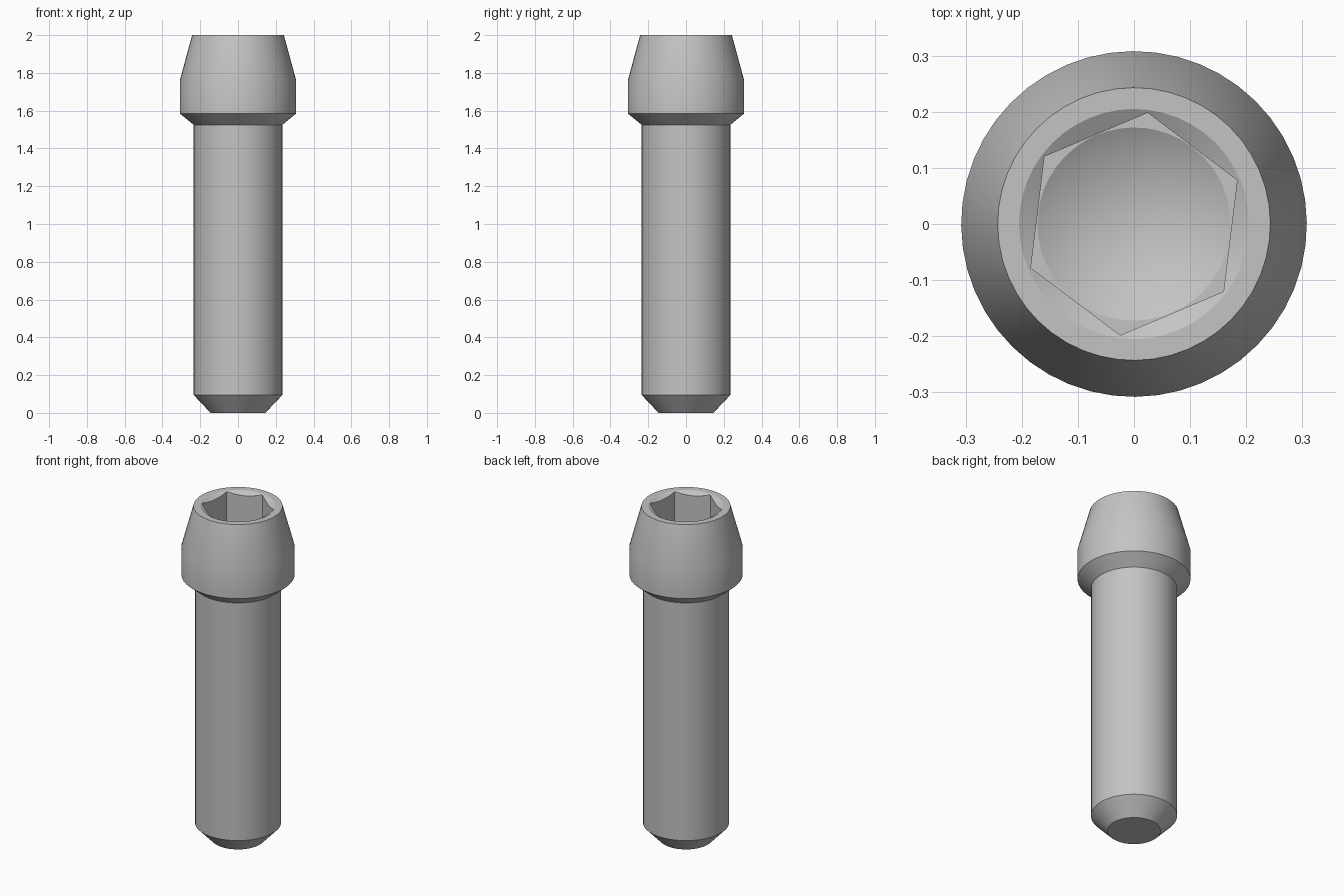
import bpy, bmesh, math

cube = bpy.data.objects.get("Cube")
if cube:
    bpy.data.objects.remove(cube, do_unlink=True)

SEGMENTS = 48
TWIST = math.radians(23)      # rotation of the hex socket
APOTHEM = 0.173               # half the width across the hex flats
RIM, TOP, FLOOR = 0.205, 2.0, 1.74
SLOPE = math.tan(math.radians(30))

steel = bpy.data.materials.new("grey steel")
steel.use_nodes = True
grey = (0.55, 0.55, 0.55, 1)
steel.diffuse_color = grey
steel.node_tree.nodes["Principled BSDF"].inputs["Base Color"].default_value = grey


def hex_radius(a):
    side = math.radians(60)
    return APOTHEM / math.cos(a % side - side / 2)


def circle(r, z):
    return lambda a: (r, z)


def countersink_edge(a):
    r = hex_radius(a)
    return r, TOP - (RIM - r) * SLOPE


def socket_floor(a):
    return hex_radius(a), FLOOR


# Rings from the tip, up the shank and head, then down into the socket
rings = [circle(0.145, 0), circle(0.235, 0.095), circle(0.235, 1.525),
         circle(0.308, 1.585), circle(0.308, 1.76), circle(0.243, TOP),
         circle(RIM, TOP), countersink_edge, socket_floor,
         circle(0.172, FLOOR)]

bm = bmesh.new()
loops = []
for ring in rings:
    loop = []
    for i in range(SEGMENTS):
        a = 2 * math.pi * i / SEGMENTS
        r, z = ring(a)
        loop.append(bm.verts.new((r * math.cos(a + TWIST), r * math.sin(a + TWIST), z)))
    loops.append(loop)

for low, high in zip(loops, loops[1:]):
    for i in range(SEGMENTS):
        j = (i + 1) % SEGMENTS
        bm.faces.new((low[i], low[j], high[j], high[i]))

# Flat tip and conical drill point
bm.faces.new(loops[0][::-1])
point = bm.verts.new((0, 0, FLOOR - 0.172 * SLOPE))
for i in range(SEGMENTS):
    bm.faces.new((loops[-1][i], loops[-1][(i + 1) % SEGMENTS], point))

mesh = bpy.data.meshes.new("socket_bolt")
bm.to_mesh(mesh)
bm.free()
mesh.materials.append(steel)
bolt = bpy.data.objects.new("socket_bolt", mesh)
bpy.context.collection.objects.link(bolt)

bpy.ops.object.select_all(action="DESELECT")
bolt.select_set(True)
bpy.context.view_layer.objects.active = bolt
bpy.ops.object.shade_smooth_by_angle(angle=math.radians(25))
